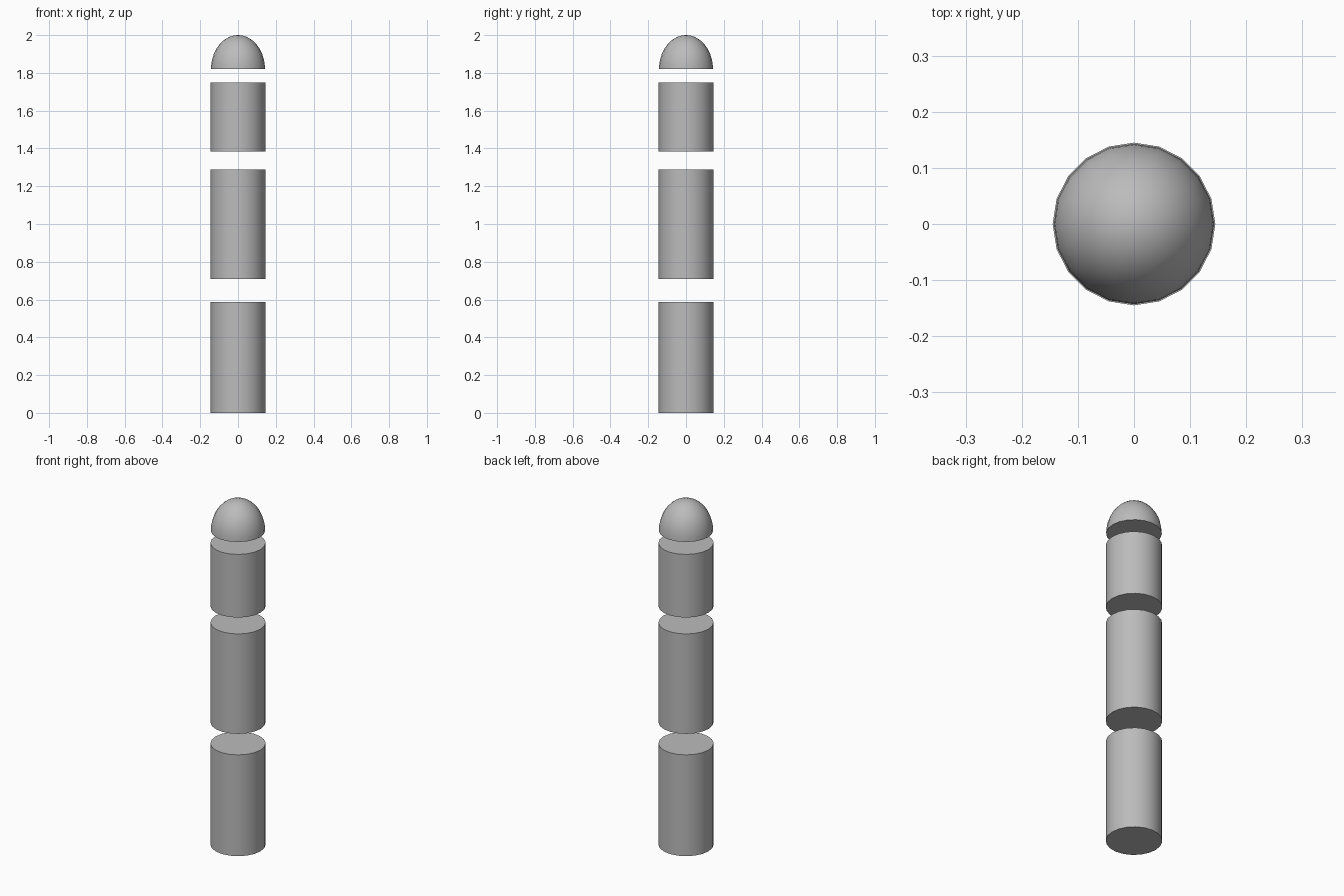
import bpy, bmesh, math

if "Cube" in bpy.data.objects:
    bpy.data.objects.remove(bpy.data.objects["Cube"])

SIDES = 20
RADIUS = 0.145

grey = bpy.data.materials.new("plain_grey")
grey.diffuse_color = (0.5, 0.5, 0.5, 1)
grey.use_nodes = True
grey.node_tree.nodes["Principled BSDF"].inputs["Base Color"].default_value = grey.diffuse_color


def lathe(name, profile):
    """Revolve (radius, z) points around z, closing both ends."""
    bm = bmesh.new()
    rings = []
    for r, z in profile:
        if r < 1e-6:
            rings.append([bm.verts.new((0, 0, z))] * SIDES)
        else:
            rings.append([bm.verts.new((r * math.cos(2 * math.pi * i / SIDES),
                                        r * math.sin(2 * math.pi * i / SIDES), z))
                          for i in range(SIDES)])
    for low, high in zip(rings, rings[1:]):
        for i in range(SIDES):
            j = (i + 1) % SIDES
            corners = [low[i], low[j], high[j], high[i]]
            bm.faces.new(list(dict.fromkeys(corners)))
    bm.faces.new(rings[0][::-1])
    if profile[-1][0] > 1e-6:
        bm.faces.new(rings[-1])
    mesh = bpy.data.meshes.new(name)
    bm.to_mesh(mesh)
    bm.free()
    mesh.materials.append(grey)
    obj = bpy.data.objects.new(name, mesh)
    bpy.context.collection.objects.link(obj)
    bpy.ops.object.select_all(action='DESELECT')
    obj.select_set(True)
    bpy.context.view_layer.objects.active = obj
    bpy.ops.object.shade_smooth_by_angle(angle=math.radians(40))
    return obj


# Three separate column segments
for name, z0, z1 in (("lower_segment", 0.0, 0.587),
                     ("middle_segment", 0.709, 1.288),
                     ("upper_segment", 1.383, 1.749)):
    lathe(name, [(RADIUS, z0), (RADIUS, z1)])

# Domed tip with a flat underside
STEPS = 10
dome = [(0.143 * math.cos(math.pi / 2 * k / STEPS),
         1.82 + 0.18 * math.sin(math.pi / 2 * k / STEPS)) for k in range(STEPS)]
lathe("domed_tip", dome + [(0, 2.0)])
